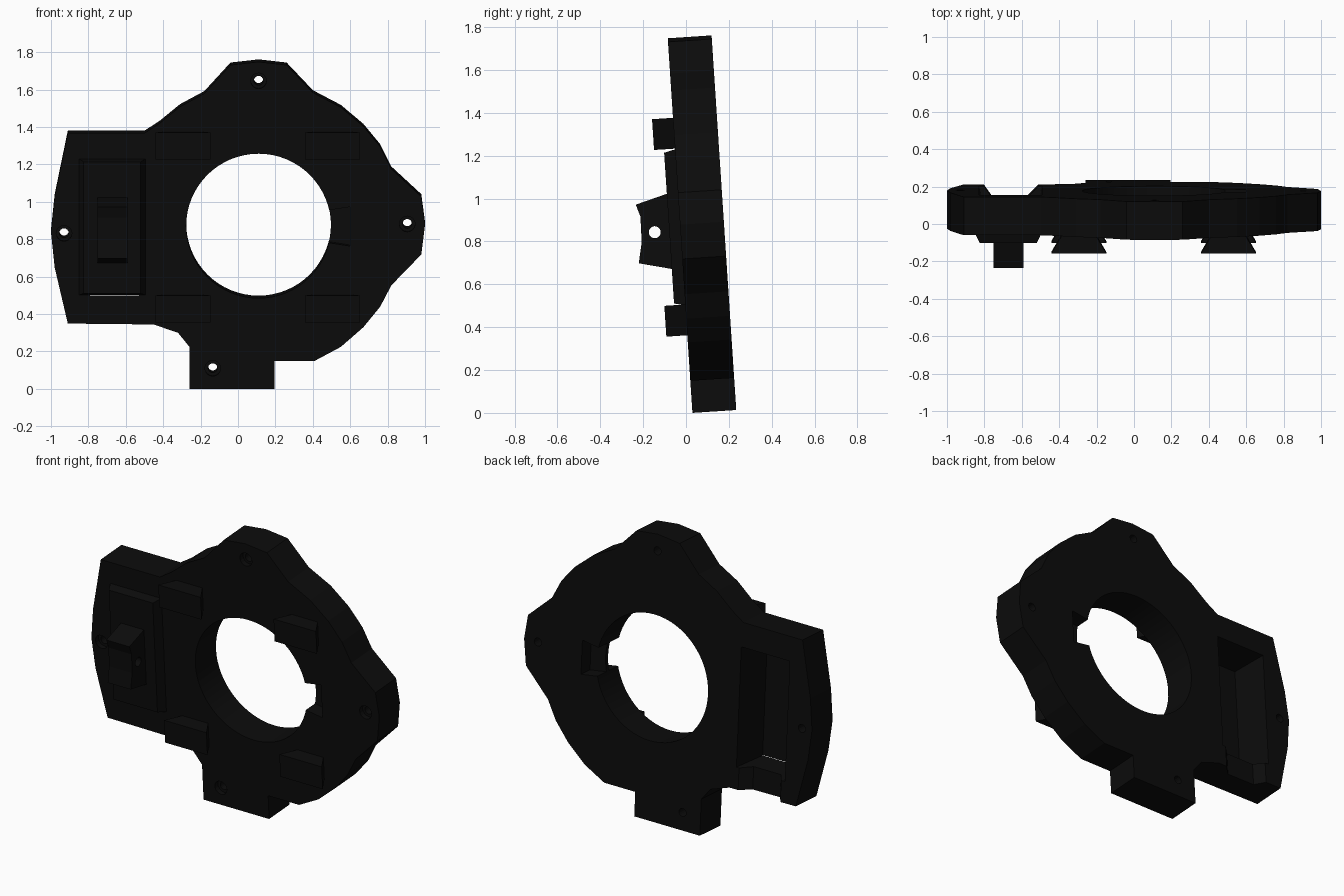
import bpy, bmesh, math
from mathutils import Matrix, Vector

cube = bpy.data.objects.get("Cube")
if cube:
    bpy.data.objects.remove(cube, do_unlink=True)

black = bpy.data.materials.new("matte_black")
black.use_nodes = True
colour = (0.0035, 0.0035, 0.0035, 1)
black.diffuse_color = colour
black.node_tree.nodes["Principled BSDF"].inputs["Base Color"].default_value = colour

# Everything is built upright (x, depth, height), then leaned slightly forward
LEAN = Matrix.Translation((0, 0.03, 0)) @ Matrix.Rotation(math.radians(3.77), 4, "X")
THICK = 0.205
HOLE_X, HOLE_H, HOLE_R = 0.11, 0.873, 0.387


def loft(name, first, last):
    """Closed solid between two matching loops of points."""
    bm = bmesh.new()
    a = [bm.verts.new(p) for p in first]
    b = [bm.verts.new(p) for p in last]
    n = len(a)
    bm.faces.new(a)
    bm.faces.new(b[::-1])
    for i in range(n):
        j = (i + 1) % n
        bm.faces.new((a[j], a[i], b[i], b[j]))
    bmesh.ops.recalc_face_normals(bm, faces=bm.faces)
    mesh = bpy.data.meshes.new(name)
    bm.to_mesh(mesh)
    bm.free()
    mesh.materials.append(black)
    obj = bpy.data.objects.new(name, mesh)
    bpy.context.scene.collection.objects.link(obj)
    obj.matrix_world = LEAN
    return obj


def slab(name, outline, d0, d1):
    return loft(name, [(x, d0, h) for x, h in outline], [(x, d1, h) for x, h in outline])


def rect(x0, x1, h0, h1, inset_x=0.0, inset_h=0.0):
    x0, x1, h0, h1 = x0 + inset_x, x1 - inset_x, h0 + inset_h, h1 - inset_h
    return [(x0, h0), (x1, h0), (x1, h1), (x0, h1)]


def tapered(name, front, back, d0, d1):
    return loft(name, [(x, d0, h) for x, h in front], [(x, d1, h) for x, h in back])


def circle(cx, ch, r, n):
    return [(cx + r * math.cos(math.tau * i / n), ch + r * math.sin(math.tau * i / n)) for i in range(n)]


def boolean(target, tool, operation="DIFFERENCE"):
    tool.hide_render = True
    mod = target.modifiers.new("cut", "BOOLEAN")
    mod.object, mod.operation, mod.solver = tool, operation, "EXACT"
    bpy.context.view_layer.update()
    bpy.context.view_layer.objects.active = target
    with bpy.context.temp_override(object=target, active_object=target):
        bpy.ops.object.modifier_apply(modifier=mod.name)
    bpy.data.objects.remove(tool, do_unlink=True)


# Main plate: wide left wing, rounded ring, top and right ears, bottom tab
outline = [
    (-0.91, 0.35), (-0.98, 0.65), (-1.0, 0.84), (-0.98, 1.03), (-0.91, 1.37), (-0.5, 1.37),
    (-0.42, 1.422), (-0.31, 1.512), (-0.18, 1.582), (-0.04, 1.735), (0.11, 1.752), (0.26, 1.735),
    (0.4, 1.587), (0.55, 1.508), (0.67, 1.407), (0.76, 1.298), (0.82, 1.178), (0.98, 1.03),
    (1.0, 0.88), (0.98, 0.72), (0.82, 0.555), (0.76, 0.44), (0.67, 0.33), (0.55, 0.225),
    (0.41, 0.15), (0.195, 0.15), (0.195, 0.0), (-0.26, 0.0), (-0.26, 0.225), (-0.32, 0.3),
    (-0.45, 0.345),
]
plate = slab("mounting_plate", outline, 0, THICK)

# Raised panel on the wing
panel = tapered("wing_panel", rect(-0.825, -0.52, 0.515, 1.22), rect(-0.855, -0.49, 0.5, 1.235), -0.052, 0.01)
boolean(plate, panel, "UNION")

# Large central opening
boolean(plate, slab("opening_cutter", circle(HOLE_X, HOLE_H, HOLE_R, 64), -0.2, 0.5))

# Key notches beside the opening, leaving a thin web between them
notch = [(0.44, 0.79), (0.6, 0.765), (0.6, 0.975), (0.44, 0.95)]
for d0, d1 in ((-0.1, 0.09), (0.115, 0.4)):
    boolean(plate, slab("notch_cutter", notch, d0, d1))

# Pocket behind the panel, and the shallow channel leaving it at the bottom
boolean(plate, tapered("pocket_cutter", rect(-0.79, -0.53, 0.5, 1.2),
                       rect(-0.83, -0.49, 0.48, 1.22), 0.0, THICK + 0.01))
boolean(plate, tapered("channel_cutter", rect(-0.76, -0.57, 0.2, 0.6),
                       rect(-0.81, -0.5, 0.2, 0.6), 0.145, THICK + 0.01))

# Screw holes with shallow front counterbores
for x, h in ((0.11, 1.65), (-0.93, 0.833), (0.905, 0.883), (-0.135, 0.11)):
    boolean(plate, slab("screw_cutter", circle(x, h, 0.025, 16), -0.1, 0.4))
    boolean(plate, slab("counterbore_cutter", circle(x, h, 0.042, 16), -0.1, 0.03))

# Four dovetail blocks, wide at the front
for side, x in (("right", -0.295), ("left", 0.505)):
    for level, h in (("lower", 0.435), ("upper", 1.308)):
        wide = rect(x - 0.147, x + 0.147, h - 0.072, h + 0.072)
        neck = rect(x - 0.147, x + 0.147, h - 0.072, h + 0.072, 0.06)
        tapered(f"{level}_{side}_dovetail", wide, neck, -0.098, 0.005)

# Pivot lug on the panel, with a cross hole for a pin
profile = [(-0.045, 1.03), (-0.2, 0.987), (-0.182, 0.93), (-0.184, 0.81), (-0.204, 0.713), (-0.045, 0.675)]
lug = loft("pivot_lug", [(-0.75, d, h) for d, h in profile], [(-0.59, d, h) for d, h in profile])
pin = circle(-0.12, 0.853, 0.028, 20)
boolean(lug, loft("pin_cutter", [(-0.9, d, h) for d, h in pin], [(-0.4, d, h) for d, h in pin]))
